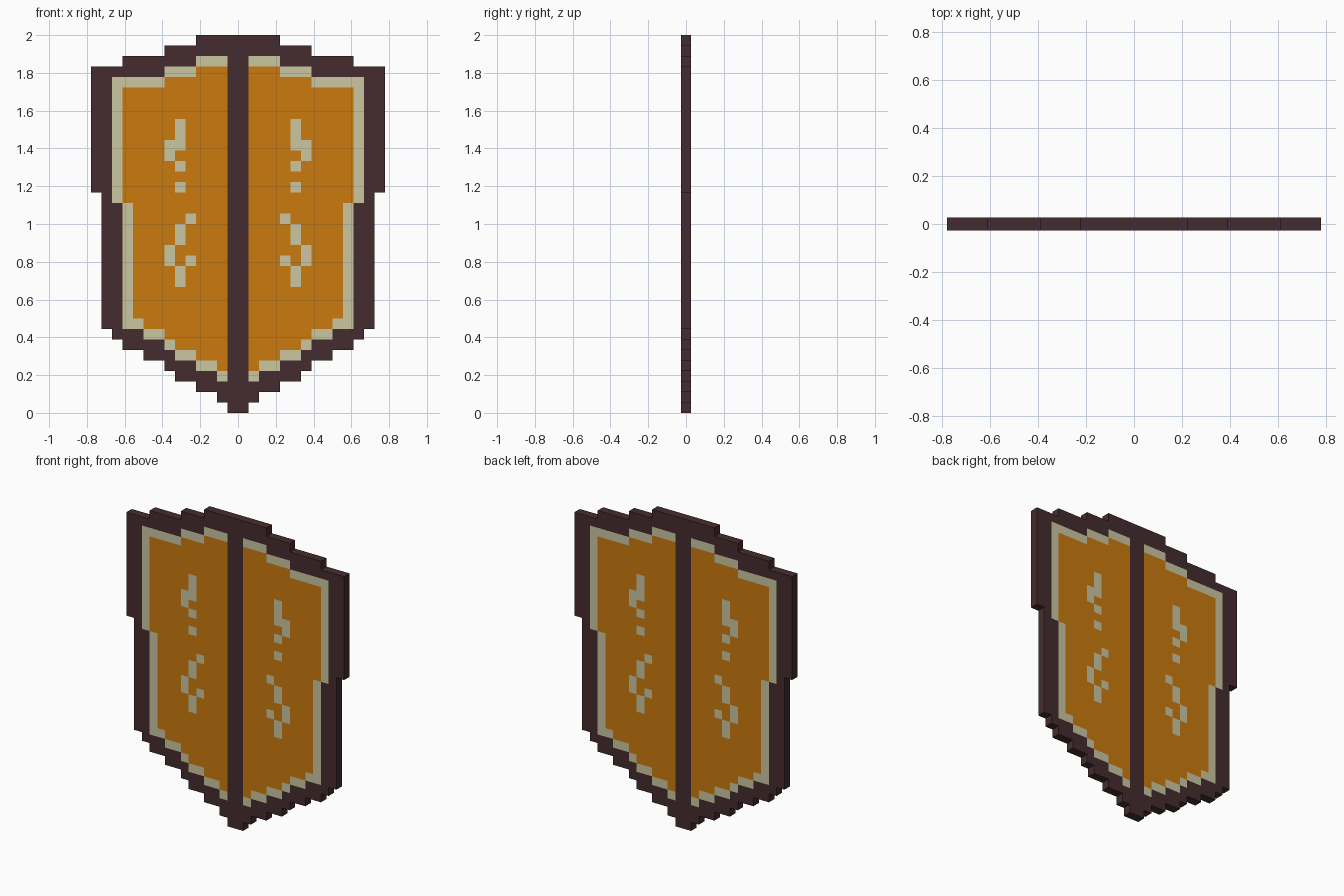
import bpy, bmesh

if "Cube" in bpy.data.objects:
    bpy.data.objects.remove(bpy.data.objects["Cube"])

U = 1 / 18            # one block of the stepped design
HALF_T = U / 2        # half the shield's thickness

# Stepped half-profiles: (bottom row, top row, half width), all in blocks
FRAME = [(0, 1, 1), (1, 2, 2), (2, 3, 4), (3, 4, 6), (4, 5, 7), (5, 6, 9), (6, 7, 11),
         (7, 8, 12), (8, 21, 13), (21, 33, 14), (33, 34, 11), (34, 35, 7), (35, 36, 4)]
TRIM = [(3, 4, 2), (4, 5, 4), (5, 6, 6), (6, 7, 7), (7, 8, 9), (8, 20, 11),
        (20, 32, 12), (32, 33, 7), (33, 34, 4)]
PANEL = [(4, 5, 2), (5, 6, 4), (6, 7, 6), (7, 8, 7), (8, 9, 9), (9, 20, 10),
         (20, 31, 11), (31, 32, 7), (32, 33, 4)]
# Inlaid marks: (column, bottom row, top row), mirrored to both halves
MARKS = [(5, 25, 28), (6, 24, 26), (5, 23, 24), (5, 21, 22),
         (4, 18, 19), (5, 16, 18), (6, 14, 16), (4, 14, 15), (5, 12, 14)]
BROWN, CREAM, ORANGE = 0, 1, 2


def material(name, rgb):
    lin = [((c / 255 + 0.055) / 1.055) ** 2.4 if c > 10 else c / 255 / 12.92 for c in rgb]
    m = bpy.data.materials.new(name)
    m.diffuse_color = (*lin, 1)
    m.use_nodes = True
    m.node_tree.nodes["Principled BSDF"].inputs["Base Color"].default_value = m.diffuse_color
    return m


def inside(profile, col, row):
    return any(a <= row < b and col < w for a, b, w in profile)


def cell_colour(col, row):
    # centre bar and rim are brown, then pale trim, then panel with marks
    if col < 1 or not inside(TRIM, col, row):
        return BROWN
    if not inside(PANEL, col, row):
        return CREAM
    if any(c == col and a <= row < b for c, a, b in MARKS):
        return CREAM
    return ORANGE


bm = bmesh.new()

# Front face: one square per block
for row in range(36):
    for i in range(-14, 14):
        col = i if i >= 0 else -i - 1
        if inside(FRAME, col, row):
            quad = [(i, row), (i + 1, row), (i + 1, row + 1), (i, row + 1)]
            f = bm.faces.new([bm.verts.new((x * U, -HALF_T, z * U)) for x, z in quad])
            f.material_index = cell_colour(col, row)
bmesh.ops.remove_doubles(bm, verts=bm.verts[:], dist=0.001)

# Thickness: back face keeps the same colours, the rim is brown
front = bm.faces[:]
ext = bmesh.ops.extrude_face_region(bm, geom=front, use_keep_orig=True)
new_verts = [g for g in ext["geom"] if isinstance(g, bmesh.types.BMVert)]
bmesh.ops.translate(bm, verts=new_verts, vec=(0, 2 * HALF_T, 0))
bmesh.ops.recalc_face_normals(bm, faces=bm.faces[:])
bm.normal_update()
for f in bm.faces:
    if abs(f.normal.y) < 0.5:
        f.material_index = BROWN

mesh = bpy.data.meshes.new("shield_board")
bm.to_mesh(mesh)
bm.free()
for m in (material("dark brown", (69, 44, 46)),
          material("pale cream", (202, 199, 160)),
          material("orange", (203, 122, 15))):
    mesh.materials.append(m)
bpy.context.collection.objects.link(bpy.data.objects.new("shield_board", mesh))
